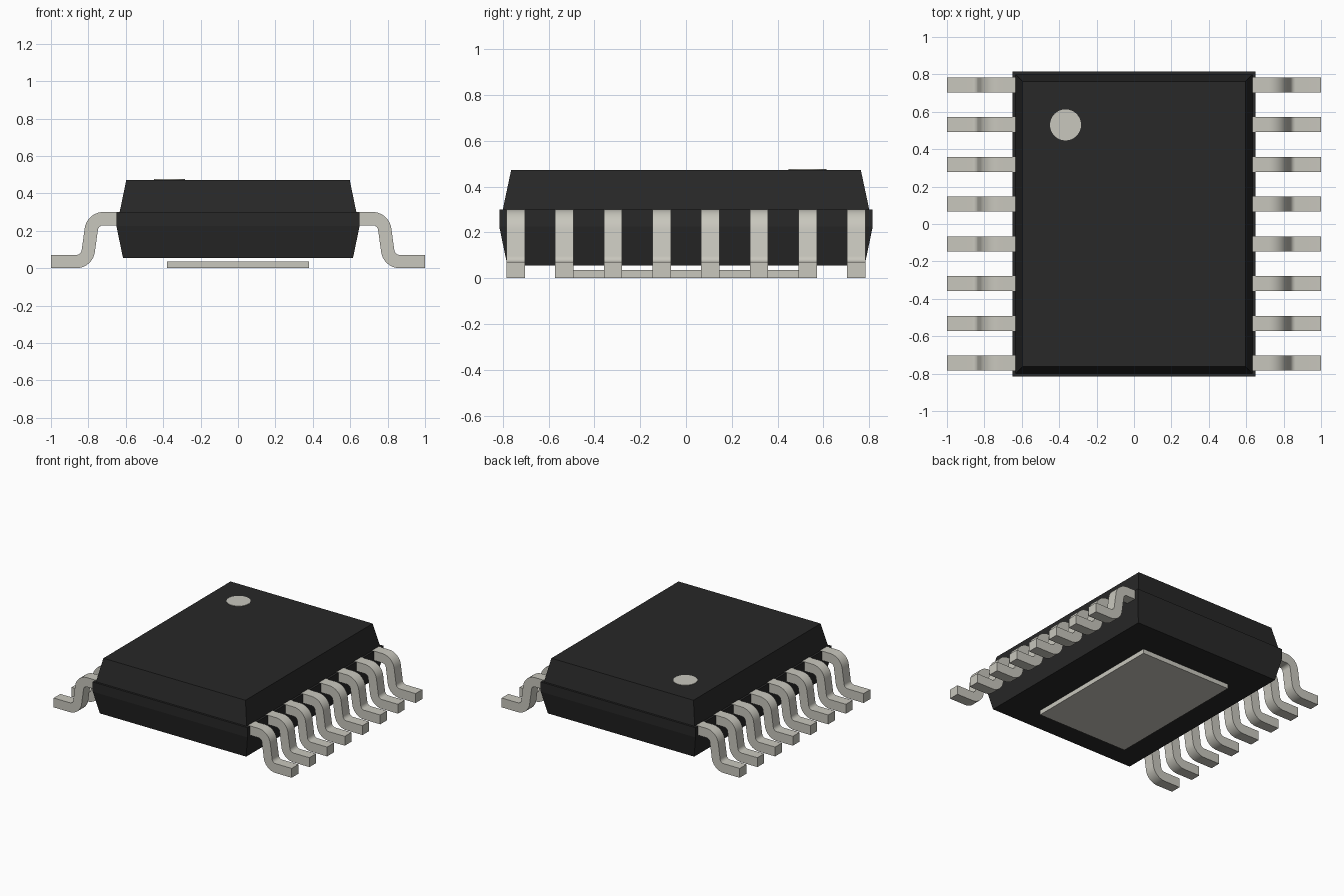
import bpy
import bmesh
from math import sin, cos, radians
from mathutils import Vector

if "Cube" in bpy.data.objects:
    bpy.data.objects.remove(bpy.data.objects["Cube"], do_unlink=True)


def material(name, rgb):
    mat = bpy.data.materials.new(name)
    mat.use_nodes = True
    mat.diffuse_color = (*rgb, 1)
    mat.node_tree.nodes["Principled BSDF"].inputs["Base Color"].default_value = (*rgb, 1)
    return mat


black = material("black_plastic", (0.021, 0.021, 0.021))
metal = material("pale_metal", (0.58, 0.57, 0.51))


def skin(name, rings, mat):
    """Join equal rings of points into a closed solid."""
    bm = bmesh.new()
    loops = [[bm.verts.new(p) for p in ring] for ring in rings]
    for a, b in zip(loops, loops[1:]):
        for i in range(len(a)):
            j = (i + 1) % len(a)
            bm.faces.new((a[i], a[j], b[j], b[i]))
    bm.faces.new(loops[0])
    bm.faces.new(loops[-1])
    bmesh.ops.recalc_face_normals(bm, faces=bm.faces)
    mesh = bpy.data.meshes.new(name)
    bm.to_mesh(mesh)
    bm.free()
    mesh.materials.append(mat)
    obj = bpy.data.objects.new(name, mesh)
    bpy.context.collection.objects.link(obj)
    return obj


def rectangle(hx, hy, z):
    return [(-hx, -hy, z), (hx, -hy, z), (hx, hy, z), (-hx, hy, z)]


# Moulded body: tapered underside, waist band, small ledge, tapered top
skin("body", [rectangle(0.615, 0.78, 0.056), rectangle(0.65, 0.815, 0.225),
              rectangle(0.65, 0.815, 0.299), rectangle(0.633, 0.80, 0.299),
              rectangle(0.597, 0.763, 0.473)], black)

# Exposed pad under the body
skin("thermal_pad", [rectangle(0.38, 0.555, 0), rectangle(0.38, 0.555, 0.035)], metal)

# Round pin-one marker, a thin plate on the top
bpy.ops.mesh.primitive_cylinder_add(vertices=48, radius=0.083, depth=0.006,
                                    location=(-0.366, 0.53, 0.473))
marker = bpy.context.object
marker.name = "pin_one_marker"
marker.data.materials.append(metal)

# Gull-wing pin centreline: (point, normal) pairs in the x-z plane
HALF, RADIUS, LEAN, STEPS = 0.0355, 0.065, 8, 10
path = [(Vector((0.62, 0.265)), Vector((0, 1)))]
for k in range(STEPS + 1):
    a = radians(90 + (LEAN - 90) * k / STEPS)
    n = Vector((cos(a), sin(a)))
    path.append((Vector((0.72, 0.20)) + RADIUS * n, n))
for k in range(STEPS + 1):
    a = radians(LEAN + (90 - LEAN) * k / STEPS)
    n = Vector((cos(a), sin(a)))
    path.append((Vector((0.865, HALF + RADIUS)) - RADIUS * n, n))
path.append((Vector((1.0, HALF)), Vector((0, 1))))


def pin(name, side, y, half_width=0.04):
    rings = []
    for p, n in path:
        top, low = p + HALF * n, p - HALF * n
        rings.append([(side * q.x, y + w, q.y) for q, w in
                      ((top, -half_width), (top, half_width),
                       (low, half_width), (low, -half_width))])
    return skin(name, rings, metal)


# Eight pins along each long side
bpy.ops.object.select_all(action="DESELECT")
for label, side in (("left", 1), ("right", -1)):
    for i in range(8):
        obj = pin(f"{label}_pin_{i + 1}", side, (3.5 - i) * 0.2125)
        obj.select_set(True)
        bpy.context.view_layer.objects.active = obj
bpy.ops.object.shade_smooth_by_angle(angle=radians(30))
